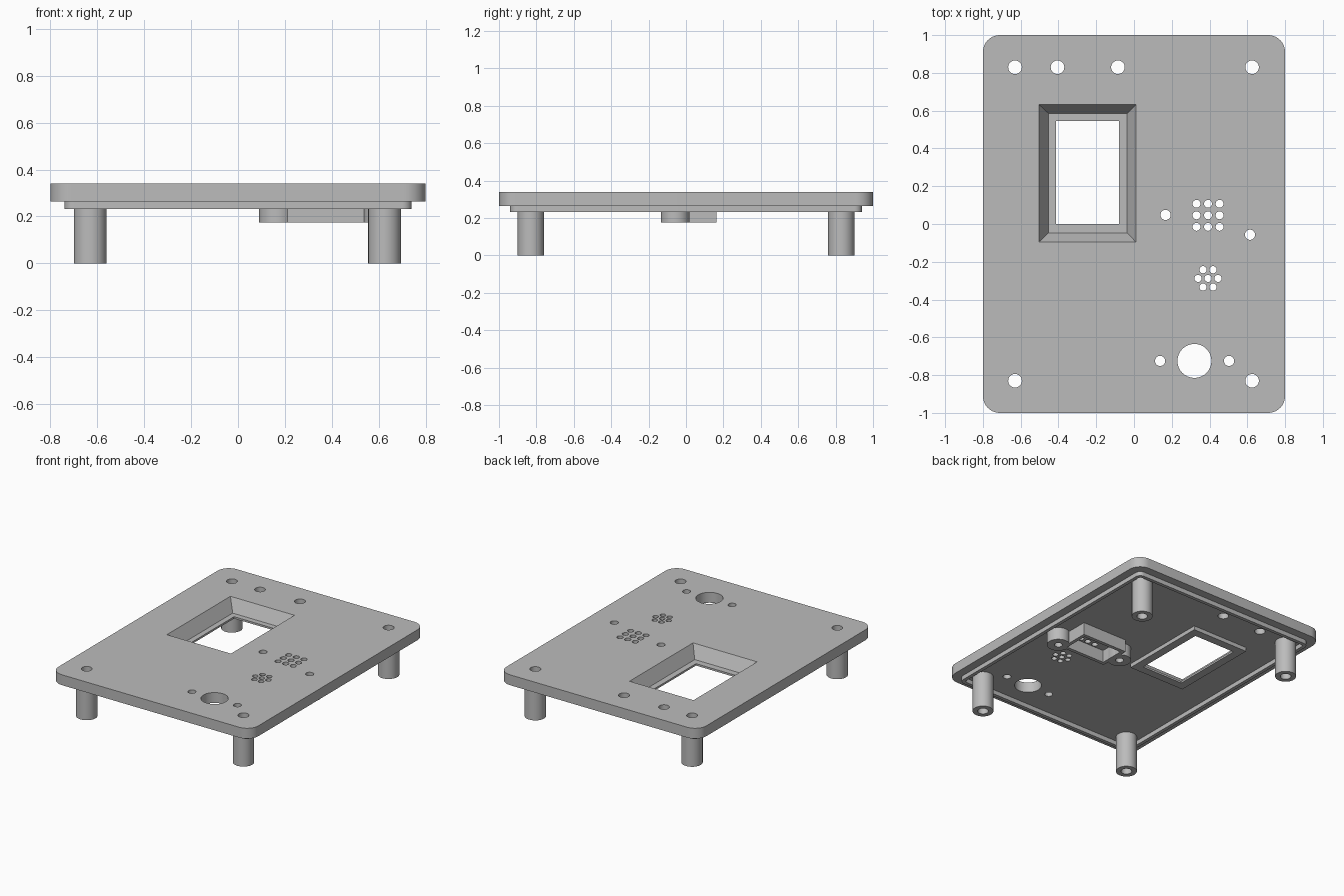
import bpy, bmesh, math

cube = bpy.data.objects.get("Cube")
if cube:
    bpy.data.objects.remove(cube, do_unlink=True)

grey = bpy.data.materials.new("plain_grey")
grey.use_nodes = True
COLOUR = (0.5, 0.5, 0.5, 1)
grey.diffuse_color = COLOUR
grey.node_tree.nodes["Principled BSDF"].inputs["Base Color"].default_value = COLOUR


def rect(x0, x1, y0, y1, r=0):
    """Rectangle outline, with rounded corners if r is given."""
    if not r:
        return [(x0, y0), (x1, y0), (x1, y1), (x0, y1)]
    centres = [(x1 - r, y1 - r), (x0 + r, y1 - r), (x0 + r, y0 + r), (x1 - r, y0 + r)]
    return [(cx + r * math.cos(a), cy + r * math.sin(a))
            for i, (cx, cy) in enumerate(centres)
            for a in [math.pi / 2 * (i + k / 10) for k in range(11)]]


def circle(x, y, r, n=32):
    return [(x + r * math.cos(a), y + r * math.sin(a))
            for a in [math.tau * k / n for k in range(n)]]


def loft(bm, sections):
    """Closed solid through equal outlines, given as (outline, z)."""
    rings = [[bm.verts.new((x, y, z)) for x, y in pts] for pts, z in sections]
    n = len(rings[0])
    bm.faces.new(rings[0])
    bm.faces.new(rings[-1])
    for a, b in zip(rings, rings[1:]):
        for i in range(n):
            j = (i + 1) % n
            bm.faces.new((a[i], a[j], b[j], b[i]))


def solid(name, *lofts):
    bm = bmesh.new()
    for sections in lofts:
        loft(bm, sections)
    bmesh.ops.recalc_face_normals(bm, faces=bm.faces)
    mesh = bpy.data.meshes.new(name)
    bm.to_mesh(mesh)
    bm.free()
    mesh.materials.append(grey)
    ob = bpy.data.objects.new(name, mesh)
    bpy.context.collection.objects.link(ob)
    return ob


def prism(outline, z0, z1):
    return [(outline, z0), (outline, z1)]


def cut(ob, *cutters):
    bpy.context.view_layer.objects.active = ob
    for c in cutters:
        mod = ob.modifiers.new("cut", 'BOOLEAN')
        mod.operation = 'DIFFERENCE'
        mod.solver = 'EXACT'
        mod.object = c
        bpy.ops.object.modifier_apply(modifier=mod.name)


BOTTOM, TOP = 0.265, 0.34
posts = [(x, y) for x in (-0.63, 0.625) for y in (-0.83, 0.83)]
bosses = [(0.167, 0.048), (0.614, -0.057)]

# Holes: fixings, knob, sensor grilles
holes = [(x, y, 0.036) for x, y in posts + [(-0.405, 0.83), (-0.085, 0.83)]]
holes += [(x, y, 0.027) for x, y in bosses + [(0.138, -0.725), (0.503, -0.725)]]
holes += [(0.32, -0.725, 0.09)]
holes += [(0.392 + 0.061 * i, 0.046 + 0.061 * j, 0.021)
          for i in (-1, 0, 1) for j in (-1, 0, 1)]
holes += [(0.392, -0.288, 0.019)]
holes += [(0.392 + 0.053 * math.cos(k * math.pi / 3),
           -0.288 + 0.053 * math.sin(k * math.pi / 3), 0.019) for k in range(6)]
hole_cutter = solid("hole_cutter",
                    *[prism(circle(x, y, r), -0.1, 0.5) for x, y, r in holes])

# Window: sloping sides, then a ledge around a straight opening
LEDGE = 0.25
opening = rect(-0.413, -0.08, 0, 0.545)
window_cutter = solid("window_cutter", [
    (opening, 0.15), (opening, LEDGE),
    (rect(-0.452, -0.037, -0.047, 0.585), LEDGE),
    (rect(-0.503, 0.01, -0.095, 0.632), TOP),
    (rect(-0.503, 0.01, -0.095, 0.632), TOP + 0.05)])

# Top plate
plate = solid("top_plate", prism(rect(-0.8, 0.8, -1, 1, 0.09), BOTTOM, TOP))
cut(plate, hole_cutter, window_cutter)

# Window frame under the plate
frame = solid("window_frame", prism(rect(-0.473, -0.02, -0.06, 0.605), 0.236, BOTTOM))
cut(frame, window_cutter)

# Rim that locates the plate
rim = solid("locating_rim", prism(rect(-0.74, 0.74, -0.94, 0.94, 0.04), 0.233, BOTTOM))
rim_cutter = solid("rim_cutter", prism(rect(-0.715, 0.715, -0.915, 0.915, 0.02), 0.2, 0.3))
cut(rim, rim_cutter)
parts = [plate, frame, rim]

# Corner posts
for (x, y), place in zip(posts, ("front_right", "back_right", "front_left", "back_left")):
    post = solid(place + "_post", prism(circle(x, y, 0.07, 48), 0, BOTTOM))
    cut(post, hole_cutter)
    parts.append(post)

# Sensor holder: open box with a screw boss at each end
BASE = 0.175
box = solid("sensor_box", prism(rect(0.21, 0.574, -0.067, 0.163), BASE, BOTTOM))
box_cutter = solid("box_cutter", prism(rect(0.235, 0.549, -0.042, 0.138), 0.1, 0.3))
cut(box, box_cutter, hole_cutter)
parts.append(box)
for i, (x, y) in enumerate(bosses):
    boss = solid("sensor_boss_%d" % (i + 1), prism(circle(x, y, 0.077, 48), BASE, BOTTOM))
    cut(boss, box_cutter, hole_cutter)
    parts.append(boss)

for c in (hole_cutter, window_cutter, rim_cutter, box_cutter):
    bpy.data.objects.remove(c, do_unlink=True)

bpy.ops.object.select_all(action='DESELECT')
for ob in parts:
    ob.select_set(True)
bpy.context.view_layer.objects.active = plate
bpy.ops.object.shade_smooth_by_angle(angle=math.radians(30))
